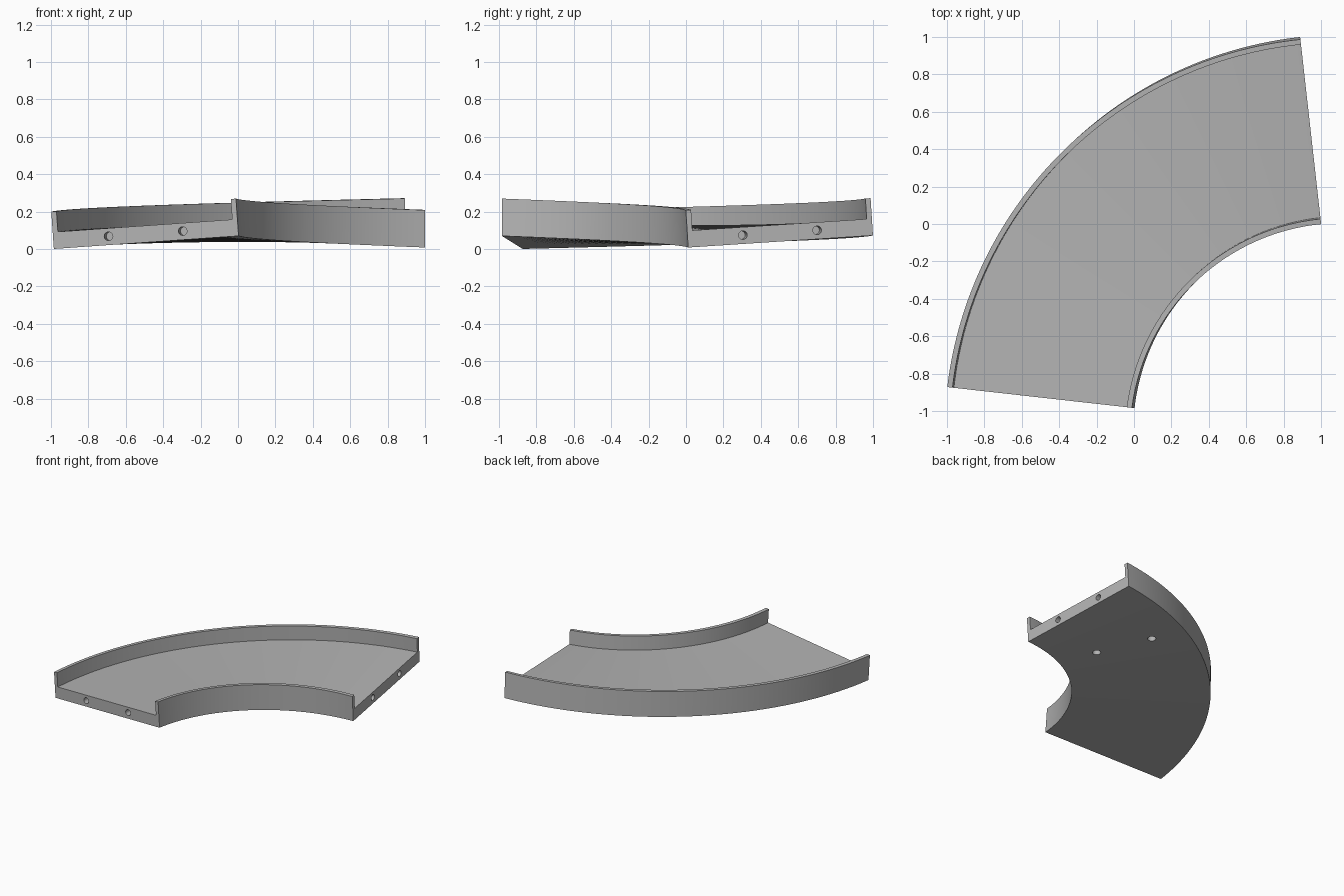
import bpy, bmesh, math
from mathutils import Vector, Matrix

if "Cube" in bpy.data.objects:
    bpy.data.objects.remove(bpy.data.objects["Cube"])

CENTRE = Vector((1.125, -1.11, 0))      # centre of the bend
R_MID, HALF_W = 1.626, 0.498            # middle radius, half width
WALL, FLOOR, HEIGHT = 0.028, 0.09, 0.20 # channel section
A0, A1 = math.radians(173.6), math.radians(96.4)
STEPS = 64

grey = bpy.data.materials.new("mid_grey")
grey.diffuse_color = (0.45, 0.45, 0.45, 1)
grey.use_nodes = True
grey.node_tree.nodes["Principled BSDF"].inputs["Base Color"].default_value = grey.diffuse_color


def place(t, u, v):
    """Point at fraction t along the bend, u outward and v up in the rolled section."""
    ang = A0 + (A1 - A0) * t
    roll = math.radians(-4.0 + 7.7 * t)
    r = R_MID + u * math.cos(roll) - v * math.sin(roll)
    z = 0.035 + 0.005 * t + u * math.sin(roll) + v * math.cos(roll)
    return CENTRE + Vector((r * math.cos(ang), r * math.sin(ang), z))


def finish(name, bm):
    bmesh.ops.recalc_face_normals(bm, faces=bm.faces)
    me = bpy.data.meshes.new(name)
    bm.to_mesh(me)
    bm.free()
    me.materials.append(grey)
    ob = bpy.data.objects.new(name, me)
    bpy.context.collection.objects.link(ob)
    return ob


# Channel: U-shaped section swept round the bend while it rolls
w, i = HALF_W, HALF_W - WALL
section = [(-w, 0), (w, 0), (w, HEIGHT), (i, HEIGHT),
           (i, FLOOR), (-i, FLOOR), (-i, HEIGHT), (-w, HEIGHT)]
bm = bmesh.new()
rings = [[bm.verts.new(place(k / STEPS, u, v)) for u, v in section]
         for k in range(STEPS + 1)]
n = len(section)
for a, b in zip(rings, rings[1:]):
    for j in range(n):
        bm.faces.new((a[j], a[(j + 1) % n], b[(j + 1) % n], b[j]))
bm.faces.new(rings[0])
bm.faces.new(rings[-1])
channel = finish("curved_channel", bm)

# Drill holes: two in each end face, two in the underside
bm = bmesh.new()


def drill(pos, axis, radius, depth):
    rot = axis.to_track_quat('Z', 'Y').to_matrix().to_4x4()
    bmesh.ops.create_cone(bm, cap_ends=True, segments=24, radius1=radius,
                          radius2=radius, depth=2 * depth,
                          matrix=Matrix.Translation(pos) @ rot)


for u in (-0.2, 0.2):
    for t, ang in ((0, A0), (1, A1)):
        drill(place(t, u, 0.047), Vector((-math.sin(ang), math.cos(ang), 0)), 0.023, 0.1)
    drill(place(0.745, u * 1.08 + 0.02, 0), Vector((0, 0, 1)), 0.03, 0.05)
holes = finish("hole_cutter", bm)
holes.hide_render = True
holes.hide_viewport = True

cut = channel.modifiers.new("holes", 'BOOLEAN')
cut.operation = 'DIFFERENCE'
cut.solver = 'EXACT'
cut.object = holes

# Bake the cut, then smooth the curved walls and keep the edges sharp
bpy.context.view_layer.update()
dg = bpy.context.evaluated_depsgraph_get()
baked = bpy.data.meshes.new_from_object(channel.evaluated_get(dg))
channel.modifiers.clear()
channel.data = baked
bpy.data.objects.remove(holes)
bpy.ops.object.select_all(action='DESELECT')
channel.select_set(True)
bpy.context.view_layer.objects.active = channel
bpy.ops.object.shade_smooth_by_angle(angle=math.radians(30))
